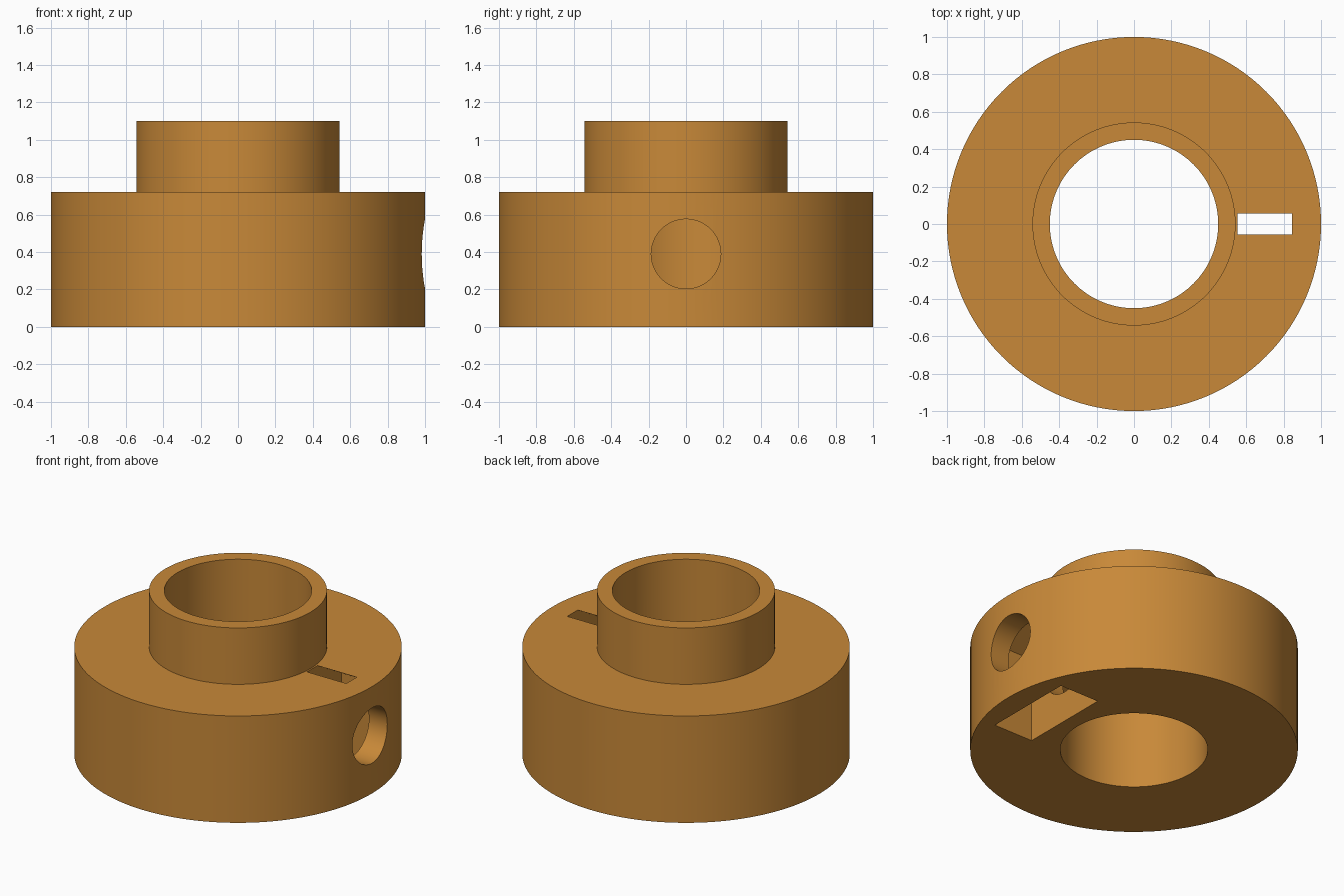
import bpy, bmesh, math
from mathutils import Matrix

if "Cube" in bpy.data.objects:
    bpy.data.objects.remove(bpy.data.objects["Cube"])

SEGMENTS = 128
AXIS_Z = 0.39      # height of the set screw axis


def make_object(name, bm):
    bmesh.ops.recalc_face_normals(bm, faces=bm.faces)
    mesh = bpy.data.meshes.new(name)
    bm.to_mesh(mesh)
    bm.free()
    obj = bpy.data.objects.new(name, mesh)
    bpy.context.collection.objects.link(obj)
    return obj


# Collar: stepped ring turned from one closed profile (radius, height)
profile = [(0.45, 0), (1, 0), (1, 0.72), (0.543, 0.72), (0.543, 1.1), (0.45, 1.1)]
bm = bmesh.new()
rings = []
for i in range(SEGMENTS):
    a = 2 * math.pi * i / SEGMENTS
    rings.append([bm.verts.new((r * math.cos(a), r * math.sin(a), z)) for r, z in profile])
for i in range(SEGMENTS):
    here, there = rings[i], rings[(i + 1) % SEGMENTS]
    for j in range(len(profile)):
        k = (j + 1) % len(profile)
        bm.faces.new((here[j], there[j], there[k], here[k]))
collar = make_object("flanged_collar", bm)

# Nut slot cutter: hexagon-topped pocket, open at the bottom
half = 0.3135
radius = half / math.cos(math.pi / 6)
outline = [(-half, -0.1), (half, -0.1), (half, AXIS_Z + radius / 2),
           (0, AXIS_Z + radius), (-half, AXIS_Z + radius / 2)]
bm = bmesh.new()
face = bm.faces.new([bm.verts.new((0.553, y, z)) for y, z in outline])
result = bmesh.ops.extrude_face_region(bm, geom=[face])
moved = [v for v in result["geom"] if isinstance(v, bmesh.types.BMVert)]
bmesh.ops.translate(bm, verts=moved, vec=(0.293, 0, 0))
nut_cutter = make_object("nut_slot_cutter", bm)

# Screw hole cutter: radial cylinder from the rim into the bore
bm = bmesh.new()
bmesh.ops.create_cone(bm, cap_ends=True, segments=64, radius1=0.186, radius2=0.186, depth=1.0,
                      matrix=Matrix.Translation((0.7, 0, AXIS_Z)) @ Matrix.Rotation(math.pi / 2, 4, 'Y'))
screw_cutter = make_object("screw_hole_cutter", bm)

# Cut the pocket and the hole, then apply
bpy.context.view_layer.objects.active = collar
for cutter in (nut_cutter, screw_cutter):
    cutter.hide_render = True
    mod = collar.modifiers.new(cutter.name, 'BOOLEAN')
    mod.operation = 'DIFFERENCE'
    mod.solver = 'EXACT'
    mod.object = cutter
    bpy.ops.object.modifier_apply(modifier=mod.name)
    bpy.data.objects.remove(cutter)

# Single colour, smooth walls with sharp rims
orange = bpy.data.materials.new("orange_brown")
orange.diffuse_color = (0.58, 0.25, 0.04, 1)
orange.use_nodes = True
orange.node_tree.nodes["Principled BSDF"].inputs["Base Color"].default_value = orange.diffuse_color
collar.data.materials.clear()
collar.data.materials.append(orange)
collar.select_set(True)
bpy.ops.object.shade_smooth_by_angle(angle=math.radians(30))
